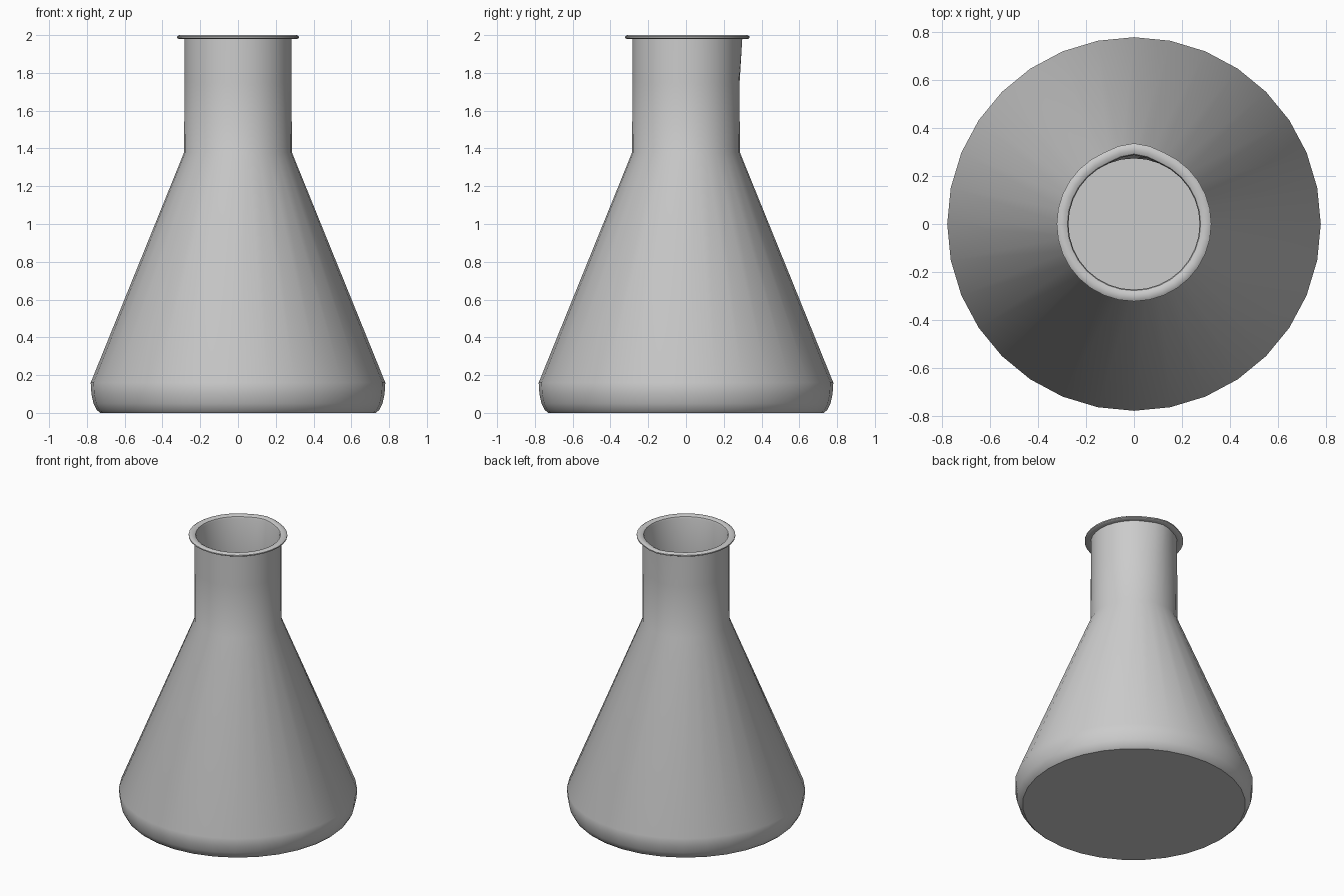
import bpy, bmesh, math

if "Cube" in bpy.data.objects:
    bpy.data.objects.remove(bpy.data.objects["Cube"])

SIDES = 32

# Wall profile (radius, height): outside from base to rim, then back down inside
OUTER = [(0.73, 0.0), (0.747, 0.015), (0.765, 0.05), (0.776, 0.10), (0.78, 0.16),
         (0.285, 1.38), (0.284, 1.75), (0.284, 1.98)]
RIM = [(0.315, 1.98), (0.323, 1.985), (0.323, 1.993), (0.312, 2.0),
       (0.292, 2.0), (0.278, 1.993)]
INNER = [(0.274, 1.98), (0.274, 1.75), (0.275, 1.383), (0.77, 0.16),
         (0.766, 0.10), (0.755, 0.052), (0.738, 0.022), (0.725, 0.01)]


def spout(angle, z):
    """Outward push that forms the small pouring lip at the back."""
    d = abs(angle - math.pi / 2)
    width = 0.45
    if d > width or z < 1.76:
        return 0.0
    return 0.014 * (0.5 + 0.5 * math.cos(math.pi * d / width)) * min(1, (z - 1.75) / 0.23)


bm = bmesh.new()
rings = []
for r, z in OUTER + RIM + INNER:
    ring = []
    for i in range(SIDES):
        a = 2 * math.pi * i / SIDES
        rr = r + spout(a, z)
        ring.append(bm.verts.new((rr * math.cos(a), rr * math.sin(a), z)))
    rings.append(ring)

# Walls
for lo, hi in zip(rings, rings[1:]):
    for i in range(SIDES):
        j = (i + 1) % SIDES
        bm.faces.new((lo[i], lo[j], hi[j], hi[i]))

# Base discs, outside and inside
for ring, z in ((rings[0], 0.003), (rings[-1], 0.01)):
    c = bm.verts.new((0, 0, z))
    for i in range(SIDES):
        bm.faces.new((c, ring[(i + 1) % SIDES], ring[i]))

bmesh.ops.recalc_face_normals(bm, faces=bm.faces[:])
mesh = bpy.data.meshes.new("conical_flask")
bm.to_mesh(mesh)
bm.free()
flask = bpy.data.objects.new("conical_flask", mesh)
bpy.context.collection.objects.link(flask)
bpy.context.view_layer.objects.active = flask
flask.select_set(True)
bpy.ops.object.shade_smooth_by_angle(angle=math.radians(35))
